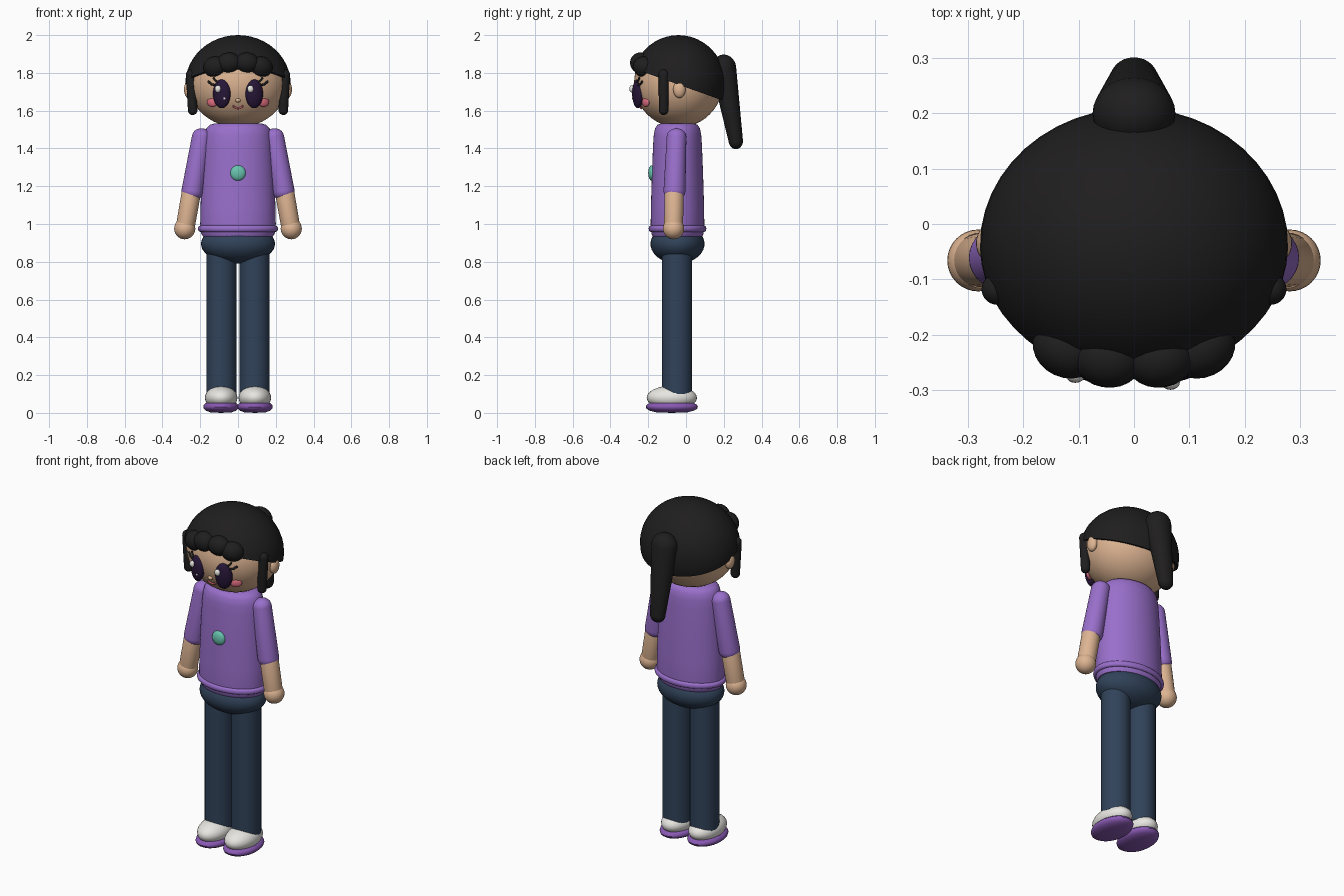
import bpy, bmesh, math
from mathutils import Vector, Matrix

if "Cube" in bpy.data.objects:
    bpy.data.objects.remove(bpy.data.objects["Cube"])


def mat(name, r, g, b):
    m = bpy.data.materials.new(name)
    m.diffuse_color = (r, g, b, 1)
    m.use_nodes = True
    m.node_tree.nodes["Principled BSDF"].inputs["Base Color"].default_value = m.diffuse_color
    return m


SKIN = mat("skin", .73, .46, .29)
HAIR = mat("black", .014, .013, .013)
SHIRT = mat("purple", .32, .16, .60)
PANTS = mat("navy", .03, .055, .10)
WHITE = mat("white", .80, .79, .75)
TEAL = mat("teal", .14, .55, .43)
EYE = mat("dark_violet", .02, .008, .04)
IRIS = mat("violet", .12, .06, .30)
PINK = mat("pink", .75, .16, .22)
SOLE = mat("sole_purple", .25, .10, .45)


def finish(name, bm, material, matrix=Matrix()):
    bm.transform(matrix)
    bmesh.ops.recalc_face_normals(bm, faces=bm.faces)
    me = bpy.data.meshes.new(name)
    bm.to_mesh(me)
    bm.free()
    ob = bpy.data.objects.new(name, me)
    bpy.context.collection.objects.link(ob)
    me.materials.append(material)
    bpy.ops.object.select_all(action='DESELECT')
    ob.select_set(True)
    bpy.context.view_layer.objects.active = ob
    bpy.ops.object.shade_smooth_by_angle(angle=math.radians(40))
    return ob


def ball(name, loc, r, material, turn=0, tilt=0, seg=32, cut=None):
    """Ellipsoid, turned about z and tilted about y; cut = (point, normal) keeps the normal side."""
    bm = bmesh.new()
    bmesh.ops.create_uvsphere(bm, u_segments=seg, v_segments=seg // 2, radius=1)
    bm.transform(Matrix.Translation(loc) @ Matrix.Rotation(turn, 4, 'Z')
                 @ Matrix.Rotation(tilt, 4, 'Y') @ Matrix.Diagonal((*r, 1)))
    if cut:
        res = bmesh.ops.bisect_plane(bm, geom=bm.verts[:] + bm.edges[:] + bm.faces[:],
                                     plane_co=cut[0], plane_no=cut[1], clear_inner=True)
        rim = [e for e in res['geom_cut'] if isinstance(e, bmesh.types.BMEdge)]
        bmesh.ops.edgeloop_fill(bm, edges=rim)
    return finish(name, bm, material)


def lathe(name, profile, material, matrix, seg=40):
    """Turn (radius, height) points about z."""
    bm = bmesh.new()
    vs = [bm.verts.new((r, 0, z)) for r, z in profile]
    es = [bm.edges.new(p) for p in zip(vs, vs[1:])]
    bmesh.ops.spin(bm, geom=vs + es, cent=(0, 0, 0), axis=(0, 0, 1),
                   angle=math.tau, steps=seg, use_duplicate=False)
    bmesh.ops.remove_doubles(bm, verts=bm.verts, dist=1e-5)
    return finish(name, bm, material, matrix)


def limb(name, p, q, r1, r2, material, cap=1.0, flat=1.0):
    """Tapered rounded bar from p to q; cap sets how far the ends bulge."""
    p, q = Vector(p), Vector(q)
    length = (q - p).length
    arc = [i * math.pi / 16 for i in range(9)]
    prof = [(r1 * math.sin(a), -r1 * cap * math.cos(a)) for a in arc]
    prof += [(r2 * math.cos(a), length + r2 * cap * math.sin(a)) for a in arc]
    m = (Matrix.Translation(p) @ Matrix.Diagonal((1, flat, 1, 1)).to_4x4()
         @ Vector((0, 0, 1)).rotation_difference(
             Vector(((q - p).x, (q - p).y / flat, (q - p).z))).to_matrix().to_4x4())
    return lathe(name, prof, material, m, 28)


HC, HR = Vector((0, -.04, 1.747)), Vector((.262, .235, .235))


def face(x, z, out=0):
    """Point on the front of the head."""
    k = 1 - ((x - HC.x) / HR.x) ** 2 - ((z - HC.z) / HR.z) ** 2
    return (x, HC.y - HR.y * math.sqrt(max(k, 0)) - out, z)


def stroke(name, pts, width, material, out=.004):
    cu = bpy.data.curves.new(name, 'CURVE')
    cu.dimensions = '3D'
    cu.bevel_depth, cu.bevel_resolution, cu.use_fill_caps = width, 3, True
    sp = cu.splines.new('POLY')
    sp.points.add(len(pts) - 1)
    for pt, (x, z) in zip(sp.points, pts):
        pt.co = (*face(x, z, out), 1)
    cu.materials.append(material)
    bpy.context.collection.objects.link(bpy.data.objects.new(name, cu))


# head, hair cap cut along a slanted hairline, ponytail
ball("head", HC, HR, SKIN, seg=48)
ball("hair_cap", (0, -.04, 1.74), (.279, .25, .26), HAIR, seg=48,
     cut=((0, -.04, 1.738), (0, .36, 1)))
limb("ponytail", (0, .2, 1.822), (0, .264, 1.438), .075, .043, HAIR, flat=.88)

# fringe
for i, (x, z) in enumerate([(-.122, 1.832), (-.048, 1.853), (.048, 1.853), (.122, 1.832)]):
    ball(f"fringe_{i}", (x, -.243 if abs(x) < .1 else -.225, z), (.064, .053, .055), HAIR,
         turn=x * 3.5, tilt=x * 1.5, seg=24)

# shirt body and hem
body = Matrix.Translation((0, -.045, 0)) @ Matrix.Diagonal((1, .71, 1, 1))
lathe("shirt_body", [(0, .935), (.185, .935), (.195, .95), (.2, 1.0), (.198, 1.1), (.19, 1.28),
                     (.182, 1.42), (.177, 1.47), (.168, 1.505), (.15, 1.525), (.12, 1.533),
                     (0, 1.535)], SHIRT, body, 48)
lathe("shirt_hem", [(.197 + .015 * math.cos(a), .975 + .017 * math.sin(a))
                    for a in [i * math.tau / 12 for i in range(13)]], SHIRT,
      Matrix.Translation((0, -.045, 0)) @ Matrix.Diagonal((1, .72, 1, 1)), 48)
ball("chest_badge", (0, -.18, 1.27), (.041, .02, .041), TEAL)
ball("hips", (0, -.045, .895), (.196, .143, .105), PANTS, seg=40)

# face middle
ball("nose", face(0, 1.655, .002), (.014, .012, .011), SKIN, seg=16)
stroke("mouth", [(.026 * math.sin(a), 1.632 - .02 * math.cos(a))
                 for a in [-1.3 + i * .325 for i in range(9)]], .005, PINK)

# paired parts
for s, side in ((-1, "left"), (1, "right")):
    # arms
    limb(f"sleeve_{side}", (s * .192, -.05, 1.46), (s * .241, -.061, 1.175), .052, .058, SHIRT, .9
         ).data.update()
    limb(f"forearm_{side}", (s * .243, -.062, 1.19), (s * .279, -.066, .985), .051, .05, SKIN, .4)
    ball(f"hand_{side}", (s * .282, -.066, .975), (.056, .056, .056), SKIN)
    # legs and shoes
    limb(f"trouser_leg_{side}", (s * .088, -.047, .1), (s * .088, -.047, .87), .08, .08, PANTS, .1)
    ball(f"shoe_{side}", (s * .089, -.075, .08), (.086, .133, .064), WHITE,
         cut=((0, 0, .04), (0, 0, 1)))
    lathe(f"shoe_sole_{side}", [(0, 0), (.6, .003), (.85, .012), (.97, .022), (1, .032), (.97, .042),
                                (.85, .052), (0, .054)], SOLE,
          Matrix.Translation((s * .09, -.075, 0)) @ Matrix.Diagonal((.094, .138, 1, 1)))
    # ears and side locks
    ball(f"ear_{side}", (s * .262, -.035, 1.712), (.024, .033, .045), SKIN, seg=24)
    limb(f"side_lock_{side}", (s * .248, -.118, 1.79), (s * .24, -.118, 1.602), .028, .025, HAIR)
    # eyes
    turn = s * .33
    ball(f"eye_{side}", face(s * .086, 1.69), (.048, .028, .077), EYE, turn=turn)
    ball(f"iris_{side}", face(s * .086, 1.655, .012), (.033, .02, .035), IRIS, turn=turn, seg=24)
    ball(f"eye_glint_{side}", face(s * .086 - .02, 1.715, .022), (.017, .013, .019), WHITE, seg=16)
    ball(f"eye_spark_{side}", face(s * .086 + .014, 1.665, .029), (.008, .006, .008), WHITE, seg=12)
    stroke(f"eyelash_{side}", [(s * .122, 1.735), (s * .14, 1.74), (s * .158, 1.755)], .006, HAIR)
    stroke(f"eyelash_upper_{side}", [(s * .108, 1.752), (s * .122, 1.762), (s * .13, 1.775)],
           .005, HAIR)
    # cheeks
    ball(f"cheek_{side}", face(s * .136, 1.645), (.033, .012, .025), PINK, turn=s * .55, seg=24)
